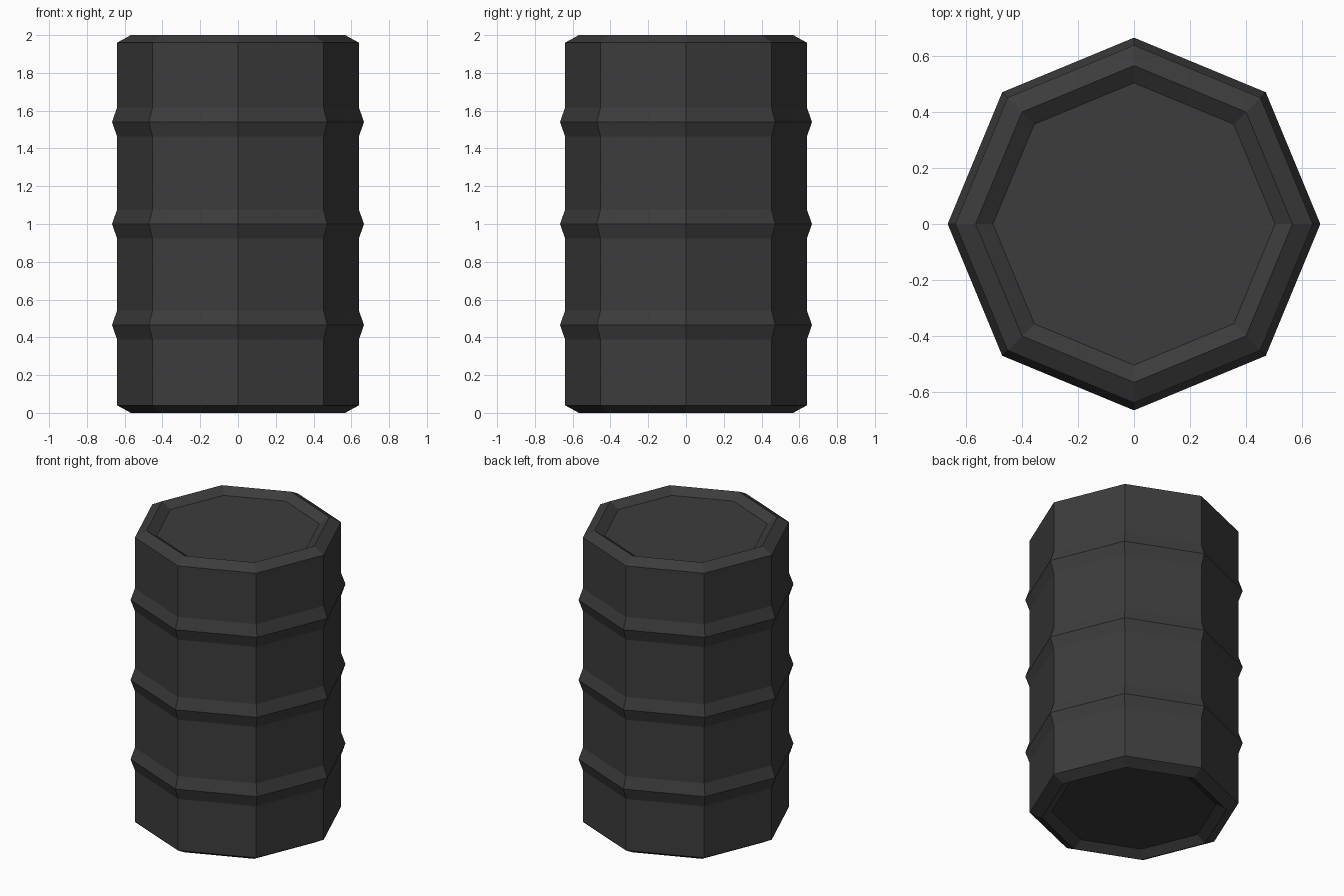
import bpy, bmesh
from math import cos, sin, tau

if "Cube" in bpy.data.objects:
    bpy.data.objects.remove(bpy.data.objects["Cube"])

SIDES = 8
BODY_R, RIB_R, RIM_R, LID_R = 0.64, 0.667, 0.567, 0.505

# Half profile from the bottom lid, up the ribbed wall, to the top lid
profile = [(LID_R, 0.04), (RIM_R, 0.0), (BODY_R, 0.04)]
for z in (0.465, 1.0, 1.54):
    profile += [(BODY_R, z - 0.077), (RIB_R, z), (BODY_R, z + 0.077)]
profile += [(BODY_R, 1.96), (RIM_R, 2.0), (LID_R, 1.96)]

# Revolve into an eight-sided barrel
bm = bmesh.new()
rings = [[bm.verts.new((r * cos(tau * i / SIDES), r * sin(tau * i / SIDES), z))
          for i in range(SIDES)] for r, z in profile]
for low, high in zip(rings, rings[1:]):
    for i in range(SIDES):
        j = (i + 1) % SIDES
        bm.faces.new((low[i], low[j], high[j], high[i]))

# Recessed lids
bm.faces.new(rings[0][::-1])
bm.faces.new(rings[-1])

mesh = bpy.data.meshes.new("barrel")
bm.to_mesh(mesh)
bm.free()
barrel = bpy.data.objects.new("barrel", mesh)
bpy.context.collection.objects.link(barrel)

# Dark grey finish
mat = bpy.data.materials.new("dark_grey")
mat.diffuse_color = (0.045, 0.045, 0.045, 1)
mat.use_nodes = True
mat.node_tree.nodes["Principled BSDF"].inputs["Base Color"].default_value = mat.diffuse_color
mesh.materials.append(mat)
